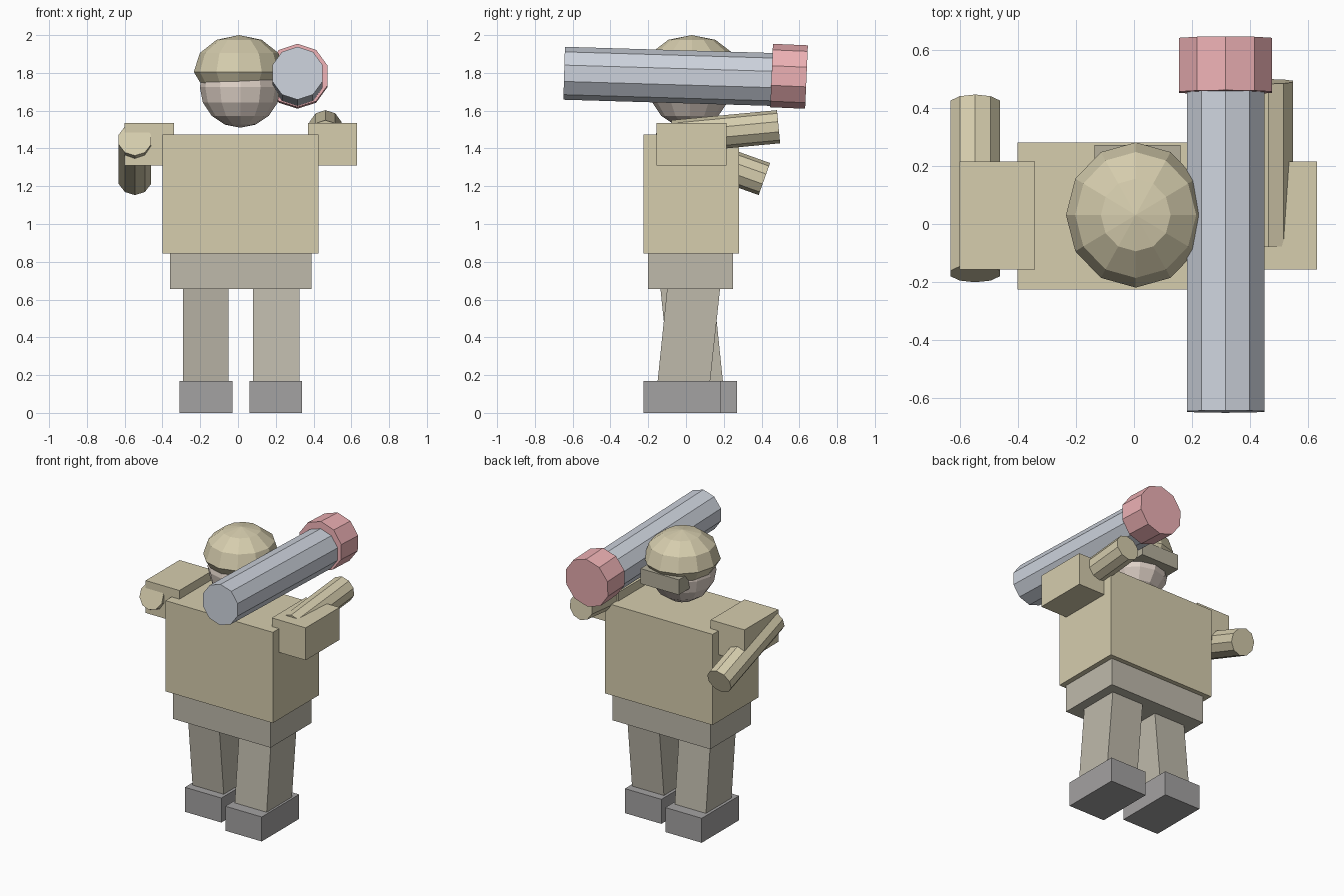
import bpy, bmesh, math
from mathutils import Matrix, Vector

if "Cube" in bpy.data.objects:
    bpy.data.objects.remove(bpy.data.objects["Cube"])


def material(name, rgb):
    m = bpy.data.materials.new(name)
    m.diffuse_color = (*rgb, 1)
    m.use_nodes = True
    m.node_tree.nodes["Principled BSDF"].inputs["Base Color"].default_value = m.diffuse_color
    return m


OLIVE = material("olive_cloth", (0.67, 0.61, 0.42))
KHAKI = material("khaki_cloth", (0.52, 0.49, 0.41))
BOOT = material("dark_leather", (0.37, 0.36, 0.36))
SKIN = material("skin", (0.75, 0.65, 0.58))
STEEL = material("blue_steel", (0.61, 0.65, 0.72))
RED = material("red_paint", (0.85, 0.44, 0.46))
VISOR = material("dark_olive", (0.46, 0.43, 0.33))


def finish(name, bm, mat):
    bmesh.ops.recalc_face_normals(bm, faces=bm.faces[:])
    me = bpy.data.meshes.new(name)
    bm.to_mesh(me)
    bm.free()
    me.materials.append(mat)
    ob = bpy.data.objects.new(name, me)
    bpy.context.collection.objects.link(ob)
    return ob


def box(name, x, y, z, mat, y_bottom=None):
    """Box from ranges; y_bottom shifts the lower end to lean it."""
    bm = bmesh.new()
    bmesh.ops.create_cube(bm, size=1)
    for v in bm.verts:
        low = v.co.z < 0
        yr = y_bottom if (low and y_bottom) else y
        v.co = (x[v.co.x > 0], yr[v.co.y > 0], z[not low])
    return finish(name, bm, mat)


def rod(name, a, b, r, mat):
    """Ten-sided cylinder between two points in a y-z plane, one ridge on top."""
    a, b = Vector(a), Vector(b)
    d = (b - a).normalized()
    side = Vector((1, 0, 0))
    up = side.cross(d)
    bm = bmesh.new()
    rings = []
    for p in (a, b):
        angles = [2 * math.pi * i / 10 for i in range(10)]
        rings.append([bm.verts.new(p + r * (math.sin(t) * side + math.cos(t) * up)) for t in angles])
        bm.faces.new(rings[-1])
    for i in range(10):
        j = (i + 1) % 10
        bm.faces.new((rings[0][i], rings[0][j], rings[1][j], rings[1][i]))
    return finish(name, bm, mat)


# Body
box("torso", (-0.40, 0.425), (-0.225, 0.28), (0.845, 1.475), OLIVE)
box("hips", (-0.36, 0.39), (-0.20, 0.248), (0.655, 0.845), KHAKI)

# Legs in a slight stride, with boots
box("right_leg", (0.08, 0.325), (-0.10, 0.18), (0.17, 0.655), KHAKI, (-0.15, 0.128))
box("left_leg", (-0.29, -0.05), (-0.135, 0.145), (0.17, 0.655), KHAKI, (-0.085, 0.195))
box("right_boot", (0.06, 0.34), (-0.225, 0.185), (0, 0.17), BOOT)
box("left_boot", (-0.31, -0.03), (-0.14, 0.27), (0, 0.17), BOOT)

# Shoulders and forearms
box("right_shoulder", (0.37, 0.63), (-0.157, 0.215), (1.31, 1.535), OLIVE)
box("left_shoulder", (-0.60, -0.34), (-0.157, 0.215), (1.31, 1.535), OLIVE)
rod("right_forearm", (0.463, -0.07, 1.462), (0.463, 0.49, 1.515), 0.088, OLIVE)
rod("left_forearm", (-0.546, -0.17, 1.447), (-0.546, 0.415, 1.238), 0.09, OLIVE)

# Head
bm = bmesh.new()
bmesh.ops.create_uvsphere(bm, u_segments=12, v_segments=8, radius=0.214,
                          matrix=Matrix.Translation((0.012, 0.02, 1.724)))
finish("head", bm, SKIN)

# Helmet: lathed profile, closed underneath
profile = [(0.19, 1.722), (0.24, 1.805), (0.208, 1.905), (0.12, 1.975)]
bm = bmesh.new()
rings = [[bm.verts.new((0.006 + r * math.cos(math.pi * i / 6),
                        0.031 + 1.04 * r * math.sin(math.pi * i / 6), z)) for i in range(12)]
         for r, z in profile]
top = bm.verts.new((0.006, 0.031, 2.0))
bm.faces.new(rings[0])
for i in range(12):
    j = (i + 1) % 12
    for lo, hi in zip(rings, rings[1:]):
        bm.faces.new((lo[i], lo[j], hi[j], hi[i]))
    bm.faces.new((rings[-1][i], rings[-1][j], top))
finish("helmet", bm, OLIVE)

# Visor bar across the eyes
box("visor", (-0.135, 0.16), (0.11, 0.272), (1.675, 1.78), VISOR)

# Shoulder tube with a wider end cap
rod("tube", (0.315, -0.645, 1.798), (0.315, 0.50, 1.764), 0.14, STEEL)
rod("tube_cap", (0.315, 0.453, 1.786), (0.315, 0.638, 1.778), 0.168, RED)
